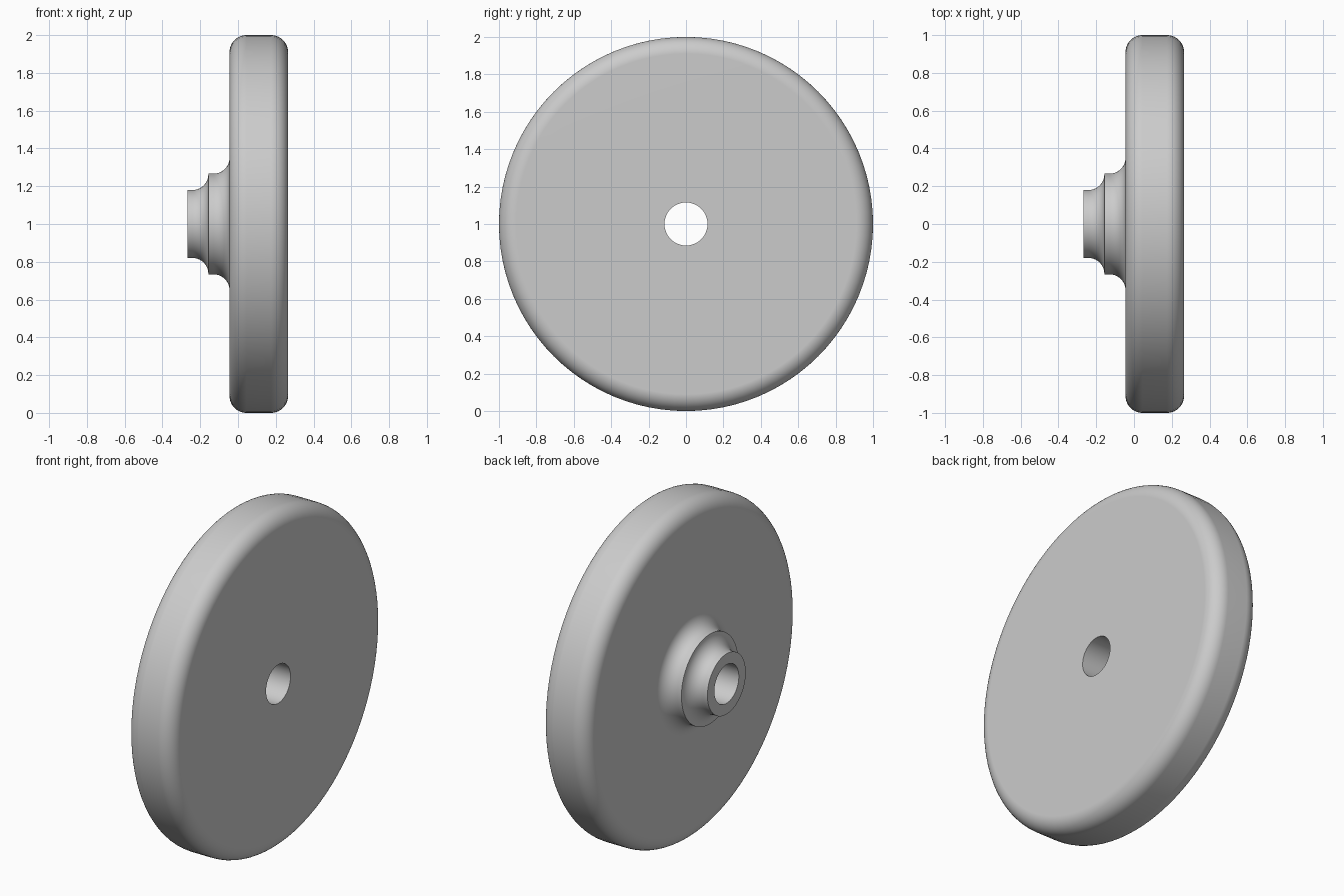
import bpy, bmesh, math
from mathutils import Matrix, Vector

cube = bpy.data.objects.get("Cube")
if cube:
    bpy.data.objects.remove(cube, do_unlink=True)

SEGMENTS = 96
BORE = 0.115
RIM = 1.0
LEFT, RIGHT = -0.045, 0.265      # disc faces
STEP, TIP = -0.157, -0.267       # hub shoulder and hub end
ROUND = 0.09                     # rim rounding
FILLET = 0.083                   # hub fillets

grey = bpy.data.materials.new("light grey")
grey.use_nodes = True
grey.diffuse_color = (0.6, 0.6, 0.6, 1)
grey.node_tree.nodes["Principled BSDF"].inputs["Base Color"].default_value = (0.6, 0.6, 0.6, 1)


def arc(x, r, radius, start, end, steps=10):
    """Points (x, r) on an arc, angles in degrees."""
    angles = [math.radians(start + (end - start) * i / steps) for i in range(steps + 1)]
    return [(x + radius * math.cos(a), r + radius * math.sin(a)) for a in angles]


# Closed half section of wheel and stepped hub, from the bore outwards
profile = [(RIGHT, BORE)]
profile += arc(RIGHT - ROUND, RIM - ROUND, ROUND, 0, 90)
profile += arc(LEFT + ROUND, RIM - ROUND, ROUND, 90, 180)
profile += arc(LEFT - FILLET, 0.267 + FILLET, FILLET, 0, -90)
profile += [(STEP, 0.267)]
profile += arc(STEP - FILLET, 0.18 + FILLET, FILLET, 0, -90)
profile += [(TIP, 0.18), (TIP, BORE)]

# Turn the section about the axle
bm = bmesh.new()
verts = [bm.verts.new((x, 0, r)) for x, r in profile]
edges = [bm.edges.new((a, b)) for a, b in zip(verts, verts[1:] + verts[:1])]
bmesh.ops.spin(bm, geom=verts + edges, cent=(0, 0, 0), axis=(1, 0, 0),
               angle=math.tau, steps=SEGMENTS, use_merge=True)
bmesh.ops.remove_doubles(bm, verts=bm.verts, dist=0.0001)
bmesh.ops.recalc_face_normals(bm, faces=bm.faces)
bmesh.ops.transform(bm, matrix=Matrix.Translation(Vector((0, 0, RIM))), verts=bm.verts)
mesh = bpy.data.meshes.new("wheel_with_hub")
bm.to_mesh(mesh)
bm.free()
mesh.materials.append(grey)

wheel = bpy.data.objects.new("wheel_with_hub", mesh)
bpy.context.collection.objects.link(wheel)
bpy.ops.object.select_all(action="DESELECT")
wheel.select_set(True)
bpy.context.view_layer.objects.active = wheel
bpy.ops.object.shade_smooth_by_angle(angle=math.radians(30))

# Keep the broad side faces flat beside the rounded rim
weighted = wheel.modifiers.new("flat sides", "WEIGHTED_NORMAL")
weighted.keep_sharp = True
